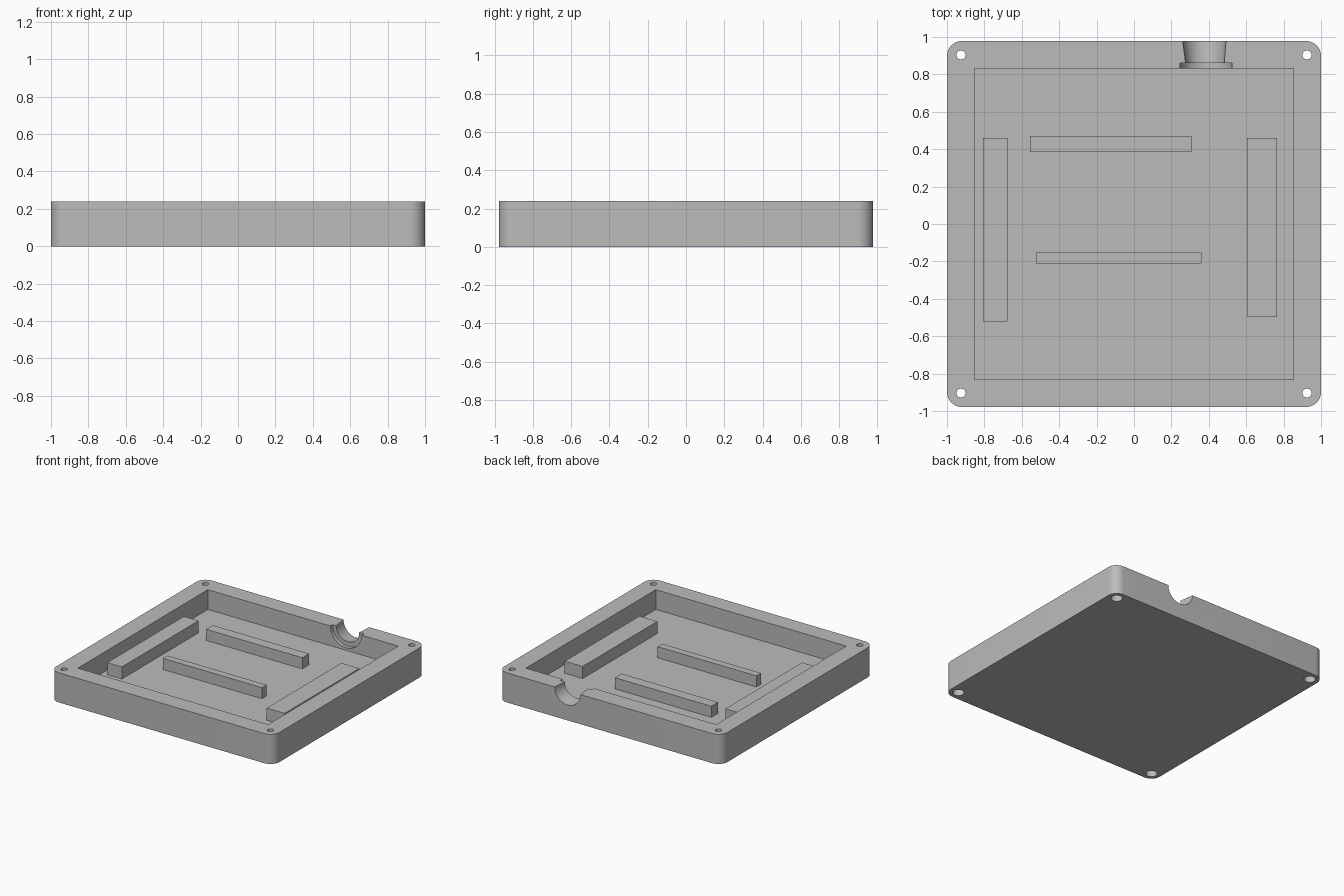
import bpy
import bmesh
from mathutils import Matrix, Vector

default = bpy.data.objects.get("Cube")
if default:
    bpy.data.objects.remove(default, do_unlink=True)

grey = bpy.data.materials.new("plain_grey")
grey.use_nodes = True
colour = (0.5, 0.5, 0.5, 1)
grey.diffuse_color = colour
grey.node_tree.nodes["Principled BSDF"].inputs["Base Color"].default_value = colour

HALF_Y, HEIGHT, FLOOR = 0.978, 0.24, 0.08
CAVITY_X, CAVITY_Y = 0.853, 0.832


def finish(name, bm):
    mesh = bpy.data.meshes.new(name)
    bmesh.ops.recalc_face_normals(bm, faces=bm.faces)
    bm.to_mesh(mesh)
    bm.free()
    mesh.materials.append(grey)
    obj = bpy.data.objects.new(name, mesh)
    bpy.context.collection.objects.link(obj)
    return obj


def box(name, low, high, corner=0):
    """Box between two corners, optionally with rounded upright edges."""
    low, high = Vector(low), Vector(high)
    bm = bmesh.new()
    bmesh.ops.create_cube(bm, size=1, matrix=Matrix.Translation((low + high) / 2)
                          @ Matrix.Diagonal((*(high - low), 1)))
    if corner:
        upright = [e for e in bm.edges
                   if abs(e.verts[0].co.z - e.verts[1].co.z) > 0.01]
        bmesh.ops.bevel(bm, geom=upright, offset=corner, segments=10,
                        profile=0.5, affect='EDGES')
    return finish(name, bm)


def tube(name, start, end, r_start, r_end, sides=48):
    """Solid cylinder or cone between two points."""
    start, end = Vector(start), Vector(end)
    axis = end - start
    turn = axis.to_track_quat('Z', 'Y').to_matrix().to_4x4()
    bm = bmesh.new()
    bmesh.ops.create_cone(bm, cap_ends=True, segments=sides, radius1=r_start,
                          radius2=r_end, depth=axis.length,
                          matrix=Matrix.Translation((start + end) / 2) @ turn)
    return finish(name, bm)


# Tray body with rounded corners
tray = box("tray", (-1, -HALF_Y, 0), (1, HALF_Y, HEIGHT), corner=0.08)

# Cavity, cable outlet and its wider inner collar
cutters = [
    box("cavity_cutter", (-CAVITY_X, -CAVITY_Y, FLOOR), (CAVITY_X, CAVITY_Y, 0.4)),
    tube("outlet_cutter", (0.381, 0.8, HEIGHT), (0.376, 1, HEIGHT), 0.097, 0.118),
    tube("collar_cutter", (0.385, 0.8, HEIGHT), (0.385, 0.862, HEIGHT), 0.14, 0.14),
]

# Corner screw holes, wider from below
for sx in (-1, 1):
    for sy in (-1, 1):
        x, y = sx * 0.925, sy * 0.904
        cutters.append(tube("screw_cutter", (x, y, -0.1), (x, y, 0.4), 0.024, 0.024, 32))
        cutters.append(tube("head_cutter", (x, y, -0.1), (x, y, 0.1), 0.043, 0.043, 32))

bpy.context.view_layer.objects.active = tray
for cutter in cutters:
    cutter.hide_render = True
    mod = tray.modifiers.new("cut", 'BOOLEAN')
    mod.operation = 'DIFFERENCE'
    mod.solver = 'EXACT'
    mod.object = cutter
    bpy.ops.object.modifier_apply(modifier=mod.name)
    bpy.data.objects.remove(cutter, do_unlink=True)

bpy.ops.object.select_all(action='DESELECT')
tray.select_set(True)
bpy.ops.object.shade_smooth_by_angle(angle=0.6)

# Support bars standing on the floor: x range, y range, top
bars = {
    "right_bar": (-0.807, -0.676, -0.52, 0.46, 0.178),
    "left_bar": (0.604, 0.765, -0.495, 0.46, 0.178),
    "back_bar": (-0.556, 0.308, 0.384, 0.47, 0.17),
    "front_bar": (-0.524, 0.362, -0.211, -0.152, 0.17),
}
for name, (x0, x1, y0, y1, top) in bars.items():
    box(name, (x0, y0, FLOOR - 0.01), (x1, y1, top))
